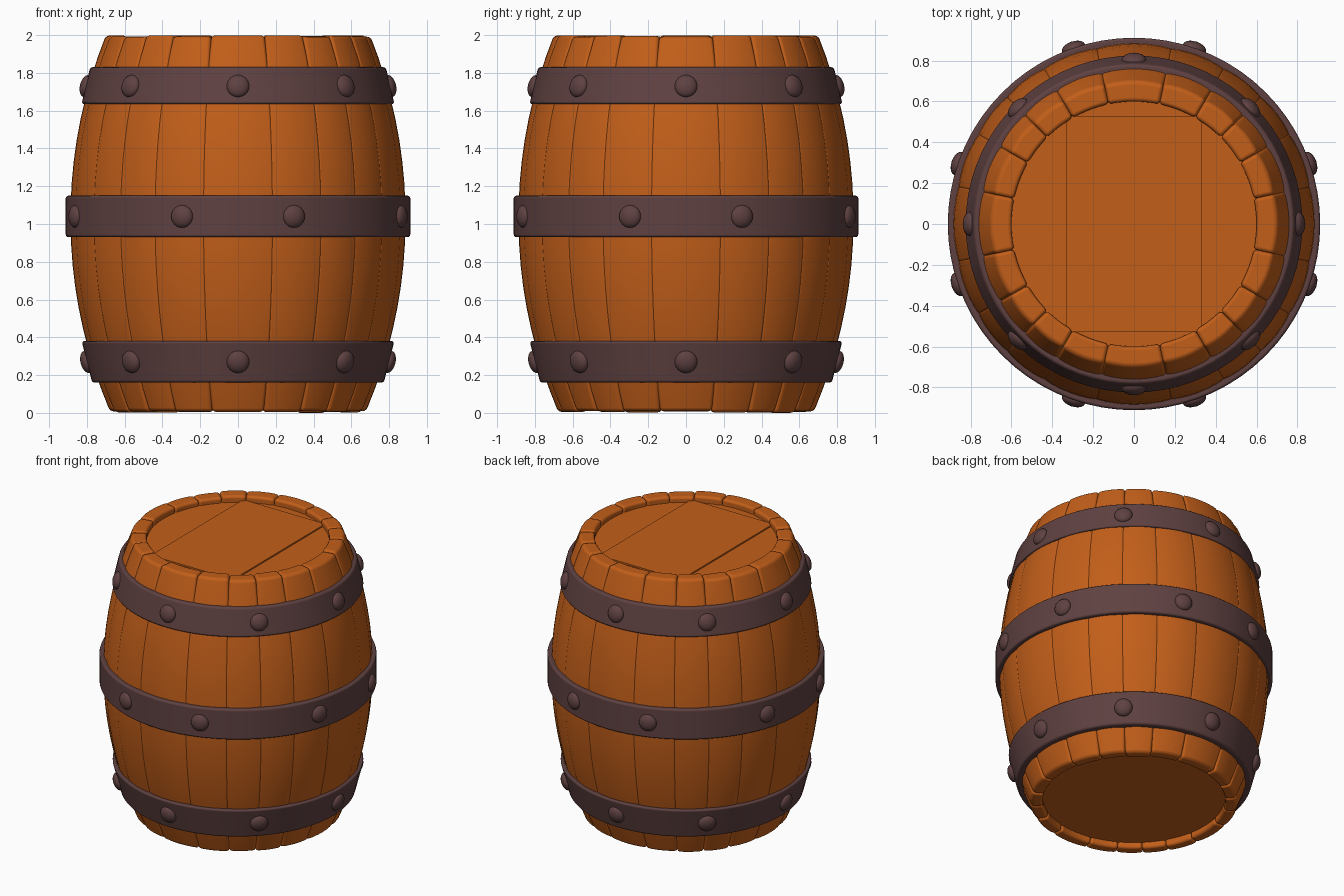
import bpy, bmesh, math, random
from mathutils import Matrix, Vector

cube = bpy.data.objects.get("Cube")
if cube:
    bpy.data.objects.remove(cube)
random.seed(4)


def material(name, rgb):
    m = bpy.data.materials.new(name)
    m.use_nodes = True
    m.diffuse_color = (*rgb, 1)
    m.node_tree.nodes["Principled BSDF"].inputs["Base Color"].default_value = (*rgb, 1)
    return m


WOOD = material("warm wood", (0.54, 0.113, 0.01))
IRON = material("dark iron", (0.115, 0.053, 0.053))


def finish(name, bm, mat, bevel=0, angle=40):
    bmesh.ops.recalc_face_normals(bm, faces=bm.faces)
    me = bpy.data.meshes.new(name)
    bm.to_mesh(me)
    bm.free()
    me.materials.append(mat)
    me.shade_smooth()
    me.set_sharp_from_angle(angle=math.radians(angle))
    ob = bpy.data.objects.new(name, me)
    bpy.context.collection.objects.link(ob)
    if bevel:
        mod = ob.modifiers.new("rounded edges", "BEVEL")
        mod.width = bevel
        mod.segments = 3
        mod.limit_method = "ANGLE"
        mod.angle_limit = math.radians(angle)
        mod.harden_normals = True


def polar(r, a, z):
    return Vector((r * math.cos(a), r * math.sin(a), z))


def belly(z):
    """Outer radius of the barrel at a height."""
    return 0.885 - 0.2 * abs(z - 1.03) ** 2.05


# Staves: one wide board on each axis, four narrower ones between.
# They overlap towards the middle, so the grooves fade there.
def stave(index, a0, a1):
    bm = bmesh.new()
    cols, rows = 6, 18
    low, high = random.uniform(0, 0.01), 2 - random.uniform(0, 0.01)
    outer, inner = [], []
    for i in range(rows + 1):
        z = low + (high - low) * i / rows
        overlap = 0.013 * (1 - (z - 1) ** 4)
        ro, ri = [], []
        for j in range(cols + 1):
            t = j / cols
            a = a0 - overlap + (a1 - a0 + 2 * overlap) * t
            crown = 0.006 * (1 - (2 * t - 1) ** 2)
            ro.append(bm.verts.new(polar(belly(z) - 0.004 + crown, a, z)))
            ri.append(bm.verts.new(polar(0.6, a, z)))
        outer.append(ro)
        inner.append(ri)
    for i in range(rows):
        for j in range(cols):
            for g in (outer, inner):
                bm.faces.new((g[i][j], g[i][j + 1], g[i + 1][j + 1], g[i + 1][j]))
        for j in (0, cols):
            bm.faces.new((outer[i][j], outer[i + 1][j], inner[i + 1][j], inner[i][j]))
    for i in (0, rows):
        for j in range(cols):
            bm.faces.new((outer[i][j], outer[i][j + 1], inner[i][j + 1], inner[i][j]))
    finish(f"stave_{index}", bm, WOOD, bevel=0.02)


seams = [q * 90 + s for q in range(4) for s in (12, 30, 45, 60, 78)]
for k, s in enumerate(seams):
    e = seams[k + 1] if k + 1 < len(seams) else seams[0] + 360
    stave(k + 1, math.radians(s), math.radians(e))


# Heads: recessed round boards, the top one with a raised centre plank
def head(name, z):
    bm = bmesh.new()
    bmesh.ops.create_cone(bm, cap_ends=True, segments=48, radius1=0.63, radius2=0.63,
                          depth=0.04, matrix=Matrix.Translation((0, 0, z)))
    finish(name, bm, WOOD)


head("top_head", 1.932)
head("bottom_head", 0.07)
plank = bmesh.new()
bmesh.ops.create_cube(plank, size=1, matrix=Matrix.Translation((0, 0, 1.942))
                      @ Matrix.Diagonal((0.66, 1.06, 0.04, 1)))
finish("top_head_plank", plank, WOOD)


# Hoops: closed band profile swept around the axis
def hoop(name, z0, r0, z1, r1):
    bm = bmesh.new()
    profile = [(r0 - 0.07, z0), (r0, z0), (r1, z1), (r1 - 0.07, z1)]
    steps = 72
    rings = [[bm.verts.new(polar(r, math.tau * i / steps, z)) for r, z in profile]
             for i in range(steps)]
    for i in range(steps):
        a, b = rings[i], rings[(i + 1) % steps]
        for j in range(4):
            n = (j + 1) % 4
            bm.faces.new((a[j], b[j], b[n], a[n]))
    finish(name, bm, IRON, bevel=0.014)


# Rivets: flattened domes facing out from the band
def rivets(name, r, z, tilt, angles):
    bm = bmesh.new()
    for deg in angles:
        a = math.radians(deg)
        turn = Matrix.Rotation(a, 4, "Z") @ Matrix.Rotation(-math.radians(tilt), 4, "Y")
        bmesh.ops.create_uvsphere(
            bm, u_segments=20, v_segments=12, radius=1,
            matrix=Matrix.Translation(polar(r, a, z)) @ turn
            @ Matrix.Diagonal((0.034, 0.06, 0.06, 1)))
    finish(name, bm, IRON, angle=80)


eighths = range(0, 360, 45)
offset = [q * 90 + s for q in range(4) for s in (19, 71)]
hoop("top_hoop", 1.635, 0.828, 1.83, 0.783)
hoop("middle_hoop", 0.93, 0.912, 1.15, 0.912)
hoop("bottom_hoop", 0.16, 0.772, 0.38, 0.828)
rivets("top_rivets", 0.803, 1.73, 14, eighths)
rivets("middle_rivets", 0.91, 1.04, 0, offset)
rivets("bottom_rivets", 0.8, 0.27, -14, eighths)
